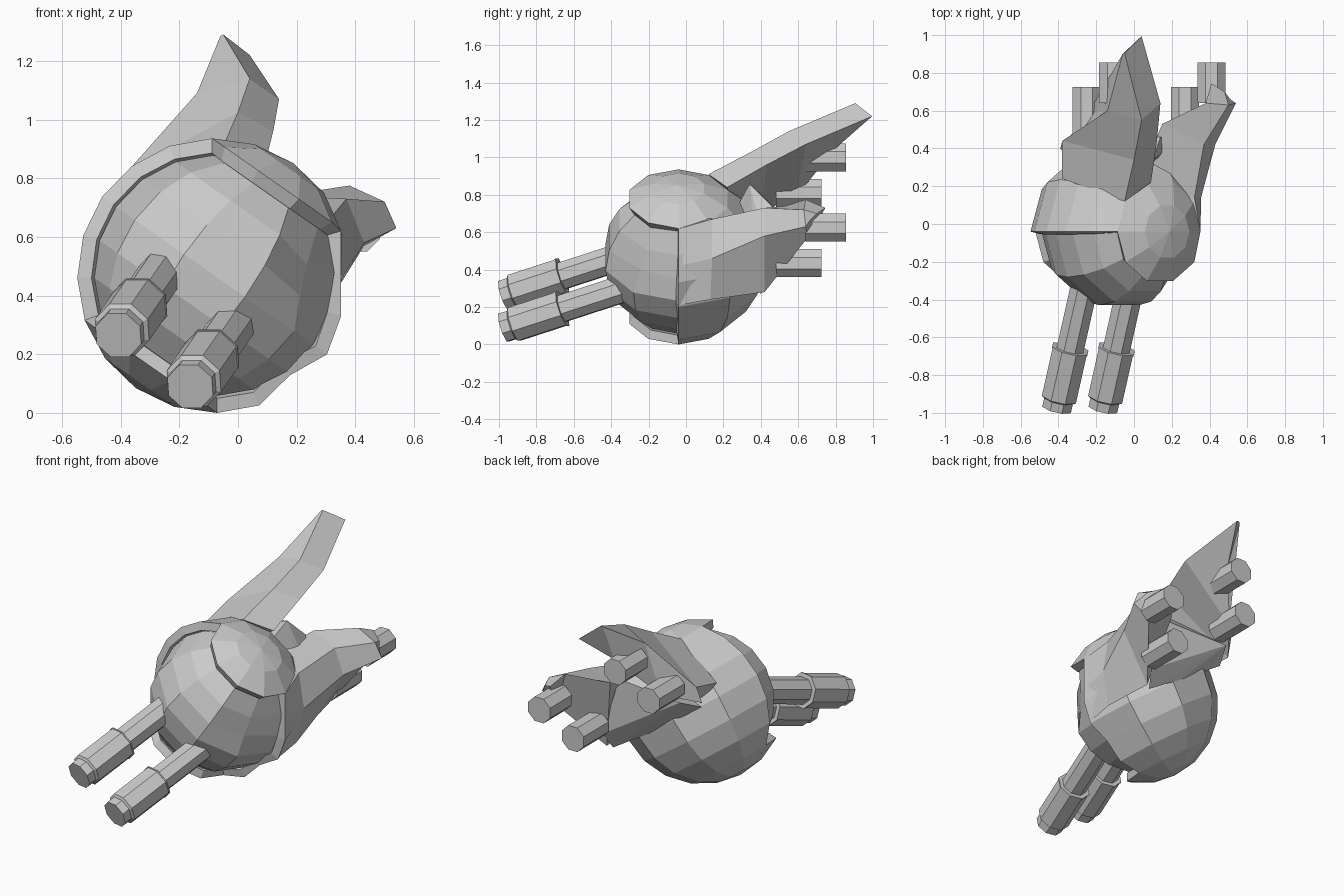
import bpy, bmesh
from math import sin, cos, pi, radians
from mathutils import Vector, Matrix

if "Cube" in bpy.data.objects:
    bpy.data.objects.remove(bpy.data.objects["Cube"])

CENTRE = Vector((-0.08, -0.04, 0.468))
TILT = Matrix.Rotation(radians(35), 4, 'Y')


def finish(bm, name):
    me = bpy.data.meshes.new(name)
    bm.to_mesh(me)
    bm.free()
    ob = bpy.data.objects.new(name, me)
    bpy.context.collection.objects.link(ob)
    return ob


def loft(sections):
    """Closed skin through equal-length point loops."""
    bm = bmesh.new()
    rows = [[bm.verts.new(p) for p in s] for s in sections]
    n = len(rows[0])
    for a, b in zip(rows, rows[1:]):
        for i in range(n):
            j = (i + 1) % n
            bm.faces.new((a[i], a[j], b[j], b[i]))
    bm.faces.new(rows[0])
    bm.faces.new(rows[-1])
    bmesh.ops.remove_doubles(bm, verts=bm.verts, dist=0.0005)
    bmesh.ops.recalc_face_normals(bm, faces=bm.faces)
    return bm


def ring(r, z, n):
    return [Vector((r * cos(2 * pi * i / n), r * sin(2 * pi * i / n), z)) for i in range(n)]


def ball(r):
    return loft([ring(max(r * sin(k * pi / 10), 0.001), r * cos(k * pi / 10), 10)
                 for k in range(11)])


def tube(name, start, direction, profile, n=8):
    """Stepped tube: profile is (radius, distance along direction)."""
    rot = Vector(direction).to_track_quat('Z', 'Y').to_matrix().to_4x4()
    turn = Matrix.Rotation(pi / n, 4, 'Z')
    bm = loft([ring(r, d, n) for r, d in profile])
    bmesh.ops.transform(bm, matrix=Matrix.Translation(start) @ rot @ turn, verts=bm.verts)
    return finish(bm, name)


# Inner ball, with a dent on its right flank
bm = ball(0.41)
bmesh.ops.transform(bm, matrix=Matrix.Translation(CENTRE) @ TILT, verts=bm.verts)
for v in bm.verts:
    if (v.co - Vector((.27, -.22, .50))).length < 0.13:
        v.co = CENTRE + (v.co - CENTRE) * 0.88
finish(bm, "inner_ball")

# Outer shell: tilted ball, front band between the two polar caps left open
R = 0.468
bm = ball(R)
cap_height = R * cos(radians(36))
front = [f for f in bm.faces
         if f.calc_center_median().y < 0 and abs(f.calc_center_median().z) < cap_height - 0.01]
bmesh.ops.delete(bm, geom=front, context='FACES')
bmesh.ops.transform(bm, matrix=Matrix.Translation(CENTRE) @ TILT, verts=bm.verts)
for v in bm.verts:
    v.co.x = min(v.co.x, 0.352)
    if (v.co - Vector((.20, -.04, .09))).length < 0.06:
        v.co = CENTRE + (v.co - CENTRE) * 0.91
shell = finish(bm, "outer_shell")
mod = shell.modifiers.new("thickness", 'SOLIDIFY')
mod.thickness = 0.05
mod.offset = -1

# Tall upper fin, sections run from shell to tip
finish(loft([
    [(-.38, .24, .77), (-.05, .12, .91), (.09, .22, .84), (-.27, .25, .62)],
    [(-.38, .44, .82), (.00, .34, 1.025), (.12, .43, .96), (-.39, .40, .71)],
    [(-.14, .60, 1.09), (.04, .55, 1.14), (.14, .64, 1.07), (-.24, .59, .79)],
    [(-.06, .90, 1.285), (-.05, .905, 1.29), (.04, .995, 1.22), (-.06, .79, 1.04)],
]), "upper_fin")

# Short side fin, growing out of the flat right flank of the shell
finish(loft([
    [(.20, .00, .70), (.352, -.035, .62), (.345, -.035, .42), (.305, -.035, .21)],
    [(.05, .29, .67), (.32, .14, .67), (.355, .14, .46), (.31, .13, .24)],
    [(.15, .53, .74), (.37, .42, .73), (.43, .42, .58), (.25, .42, .28)],
    [(.38, .64, .775), (.50, .63, .72), (.54, .64, .63), (.43, .65, .57)],
    [(.41, .745, .73), (.48, .70, .70), (.51, .66, .66), (.44, .70, .65)],
]), "side_fin")

# Saddle joining the two fins across the back of the shell
bm = bmesh.new()
for p in [(.10, .34, .86), (.14, .46, .74), (-.30, .49, .72), (-.36, .36, .66),
          (.25, .46, .37), (.22, .40, .27), (-.02, .41, .42), (-.05, .20, .60)]:
    bm.verts.new(p)
bmesh.ops.convex_hull(bm, input=bm.verts)
finish(bm, "rear_saddle")

# Two pairs of rear thrusters
for pair, (dx, dz) in {"upper": (0, 0), "side": (0.52, -0.375)}.items():
    for part, x, z, start, end in (("outer", -0.11, 1.0, 0.64, 0.855),
                                   ("inner", -0.25, 0.81, 0.48, 0.725)):
        tube(f"{pair}_{part}_thruster", (x + dx, start, z + dz), (0, 1, 0),
             [(0.081, 0), (0.081, end - start)])

# Twin front cannons
for side, tip in (("left", (-.408, -.975, .265)), ("right", (-.163, -.975, .09))):
    tube(f"{side}_cannon", tip, (.225, 1, .325),
         [(.084, 0), (.084, .05), (.10, .06), (.10, .33), (.104, .33),
          (.104, .338), (.078, .338), (.078, .70)])
